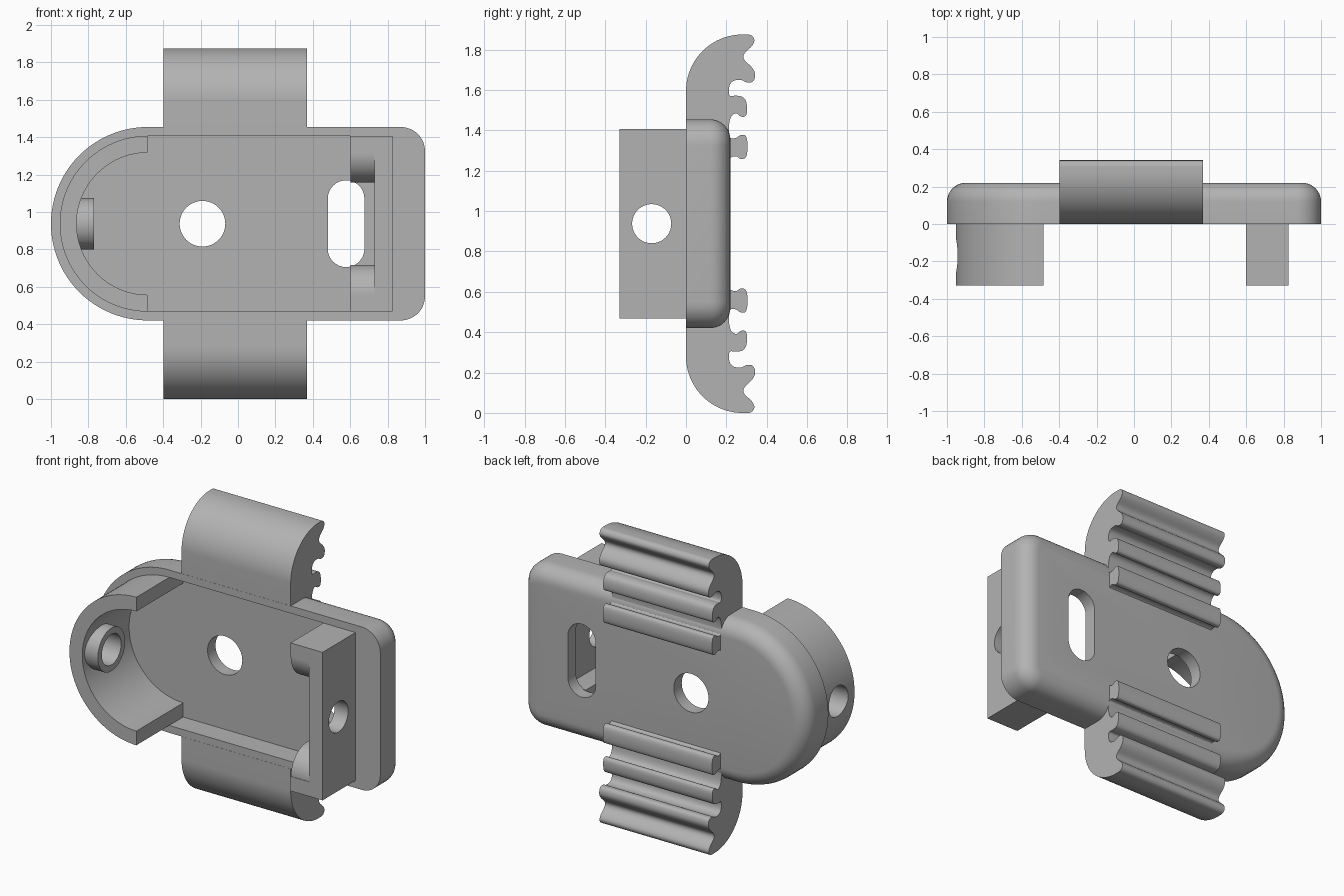
import bpy, bmesh
from math import sin, cos, pi

if "Cube" in bpy.data.objects:
    bpy.data.objects.remove(bpy.data.objects["Cube"])

MID = 0.9375            # height of the symmetry plane
PIN_Y = -0.17           # depth of the cross pin axis
ARC_X = -0.483          # centre of the rounded end

grey = bpy.data.materials.new("plain_grey")
grey.use_nodes = True
grey.diffuse_color = (0.45, 0.45, 0.45, 1)
grey.node_tree.nodes["Principled BSDF"].inputs["Base Color"].default_value = (0.45, 0.45, 0.45, 1)


def arc(cx, cy, r, a0, a1, n=16):
    return [(cx + r * cos(a0 + (a1 - a0) * i / n), cy + r * sin(a0 + (a1 - a0) * i / n))
            for i in range(n + 1)]


def circle(cx, cy, r, n=48):
    return arc(cx, cy, r, 0, 2 * pi, n)[:-1]


def loft(name, loops):
    """Skin a stack of matching closed loops and cap both ends."""
    bm = bmesh.new()
    rings = [[bm.verts.new(p) for p in loop] for loop in loops]
    n = len(rings[0])
    for a, b in zip(rings, rings[1:]):
        for i in range(n):
            j = (i + 1) % n
            bm.faces.new((a[i], a[j], b[j], b[i]))
    bm.faces.new(rings[0])
    bm.faces.new(rings[-1])
    bmesh.ops.recalc_face_normals(bm, faces=bm.faces)
    mesh = bpy.data.meshes.new(name)
    bm.to_mesh(mesh)
    bm.free()
    mesh.materials.append(grey)
    ob = bpy.data.objects.new(name, mesh)
    bpy.context.collection.objects.link(ob)
    return ob


def prism_y(name, pts, y0, y1):
    return loft(name, [[(x, y, z) for x, z in pts] for y in (y0, y1)])


def prism_x(name, pts, x0, x1):
    return loft(name, [[(x, y, z) for y, z in pts] for x in (x0, x1)])


def combine(ob, other, operation):
    """Apply a boolean and drop the helper."""
    mod = ob.modifiers.new("bool", "BOOLEAN")
    mod.object, mod.operation, mod.solver = other, operation, "EXACT"
    bpy.context.view_layer.objects.active = ob
    bpy.ops.object.modifier_apply(modifier=mod.name)
    bpy.data.objects.remove(other)


def flip(pts):
    return [(a, 2 * MID - z) for a, z in pts]


def chaikin(pts):
    """Round an open polyline by corner cutting."""
    out = [pts[0]]
    for (a, b), (c, d) in zip(pts, pts[1:]):
        out += [(a * .75 + c * .25, b * .75 + d * .25), (a * .25 + c * .75, b * .25 + d * .75)]
    return out + [pts[-1]]


# Base plate: D-shaped outline with a rounded back edge
def outline(inset):
    r, h = 0.13, 0.517
    return (arc(ARC_X, MID, h - inset, pi / 2, 3 * pi / 2, 48)
            + arc(1 - r, MID - h + r, r - inset, -pi / 2, 0, 12)
            + arc(1 - r, MID + h - r, r - inset, 0, pi / 2, 12))


FILLET, BACK = 0.1, 0.22
steps = [(0, 0)] + [(FILLET * (1 - cos(t * pi / 16)), BACK - FILLET + FILLET * sin(t * pi / 16))
                    for t in range(9)]
plate = loft("base_plate", [[(x, y, z) for x, z in outline(i)] for i, y in steps])

# Front pocket, round hole and slot
pocket = arc(ARC_X, MID, 0.47, pi / 2, 3 * pi / 2, 48) + [(0.825, MID - 0.47), (0.825, MID + 0.47)]
combine(plate, prism_y("pocket_cutter", pocket, -0.2, 0.14), "DIFFERENCE")
combine(plate, prism_y("hole_cutter", circle(-0.19, MID, 0.122), -0.2, 0.4), "DIFFERENCE")
slot = arc(0.578, MID + 0.134, 0.098, 0, pi) + arc(0.578, MID - 0.134, 0.098, pi, 2 * pi)
combine(plate, prism_y("slot_cutter", slot, -0.2, 0.4), "DIFFERENCE")

# Curved wall with a pin boss at the rounded end
wall = (arc(ARC_X, MID, 0.47, pi / 2, 3 * pi / 2, 48)
        + arc(ARC_X, MID, 0.38, 3 * pi / 2, pi / 2, 48))
arch = prism_y("curved_wall", wall, -0.33, 0.145)
combine(arch, prism_x("pin_boss", circle(PIN_Y, MID, 0.137), -0.89, -0.77), "UNION")
combine(arch, prism_x("pin_cutter", circle(PIN_Y, MID, 0.097), -1.1, -0.7), "DIFFERENCE")

# C-shaped bracket at the square end
half = [(0.73, MID + 0.378), (0.6, MID + 0.378), (0.6, MID + 0.47), (0.825, MID + 0.47)]
bracket = prism_y("end_bracket", half + flip(half)[::-1], -0.33, 0.145)
combine(bracket, prism_x("pin_cutter", circle(PIN_Y, MID, 0.097), 0.65, 0.9), "DIFFERENCE")

# Rounded shoulders inside the bracket
shoulder = ([(0.145, MID - 0.4)] + [(PIN_Y - 0.157, MID - 0.4)]
            + arc(PIN_Y, MID - 0.378, 0.157, pi, pi / 2) + [(0.145, MID - 0.221)])
shoulder_low = prism_x("lower_shoulder", shoulder, 0.601, 0.74)
shoulder_top = prism_x("upper_shoulder", flip(shoulder), 0.601, 0.74)

# Toothed clip arms, upper and lower
teeth = [(0.28, 1.875), (0.33, 1.875), (0.345, 1.83), (0.265, 1.765), (0.345, 1.70),
         (0.34, 1.64), (0.30, 1.635), (0.27, 1.655), (0.215, 1.64), (0.21, 1.565),
         (0.25, 1.575), (0.30, 1.56), (0.305, 1.47), (0.27, 1.465), (0.25, 1.49),
         (0.215, 1.465), (0.21, 1.36), (0.25, 1.36), (0.27, 1.38), (0.305, 1.375),
         (0.305, 1.265), (0.27, 1.255), (0.25, 1.275), (0.215, 1.265), (0.212, 1.235)]
profile = ([(0, 1.455)] + arc(0.28, 1.595, 0.28, pi, pi / 2, 24)[:-1]
           + chaikin(chaikin(chaikin(teeth))) + [(0.18, 1.235), (0.18, 1.42), (0.1, 1.45)])
arm_top = prism_x("upper_clip_arm", profile, -0.397, 0.37)
arm_low = prism_x("lower_clip_arm", flip(profile), -0.397, 0.37)

# Smooth curved faces, keep crisp edges
bpy.ops.object.select_all(action="DESELECT")
for ob in (plate, arch, bracket, shoulder_low, shoulder_top, arm_top, arm_low):
    ob.select_set(True)
bpy.context.view_layer.objects.active = plate
bpy.ops.object.shade_smooth_by_angle(angle=pi / 6)
